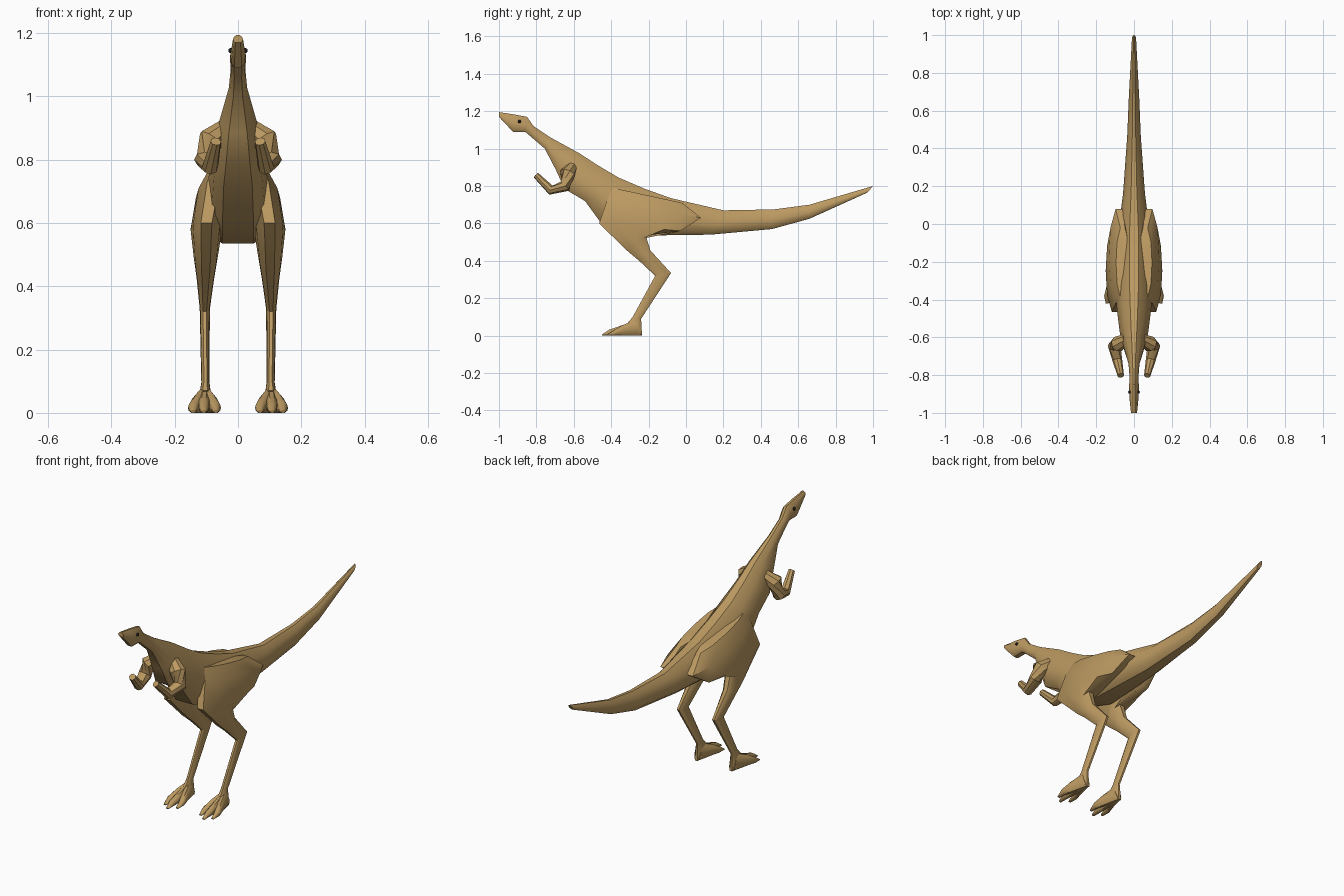
import bpy, bmesh, math
from mathutils import Vector

if "Cube" in bpy.data.objects:
    bpy.data.objects.remove(bpy.data.objects["Cube"])


def material(name, color):
    m = bpy.data.materials.new(name)
    m.diffuse_color = color
    m.use_nodes = True
    m.node_tree.nodes["Principled BSDF"].inputs["Base Color"].default_value = m.diffuse_color
    return m


HIDE = material("tan_hide", (0.50, 0.32, 0.12, 1))
BLACK = material("black", (0.01, 0.01, 0.01, 1))

# Cross-section shapes: (fraction from start to end, half-width factor), one side only
TRUNK = [(0, .25), (.2, .7), (.55, 1), (.85, .85), (1, .5)]
ROUND = [(0, .35), (.2, .85), (.5, 1), (.8, .85), (1, .35)]


def section(a, b, xc, w, shape):
    """Closed ring between side-view points a and b, w half-width about xc."""
    def pt(t, k):
        return Vector((xc + k * w, a[0] + (b[0] - a[0]) * t, a[1] + (b[1] - a[1]) * t))
    return [pt(t, k) for t, k in shape] + [pt(t, -k) for t, k in reversed(shape)]


def circle(center, axis, r, n=8):
    q = axis.to_track_quat('Z', 'Y')
    return [center + q @ Vector((r * math.cos(i * math.tau / n), r * math.sin(i * math.tau / n), 0))
            for i in range(n)]


def loft(name, rings, mirror=False, angle=40):
    bm = bmesh.new()
    loops = [[bm.verts.new(p) for p in r] for r in rings]
    n = len(loops[0])
    for a, b in zip(loops, loops[1:]):
        for i in range(n):
            bm.faces.new((a[i], a[(i + 1) % n], b[(i + 1) % n], b[i]))
    bm.faces.new(loops[0])
    bm.faces.new(loops[-1])
    bmesh.ops.recalc_face_normals(bm, faces=bm.faces)
    me = bpy.data.meshes.new(name)
    bm.to_mesh(me)
    bm.free()
    ob = bpy.data.objects.new(name, me)
    bpy.context.collection.objects.link(ob)
    me.materials.append(HIDE)
    bpy.ops.object.select_all(action='DESELECT')
    ob.select_set(True)
    bpy.context.view_layer.objects.active = ob
    bpy.ops.object.shade_smooth_by_angle(angle=math.radians(angle))
    if mirror:
        ob.modifiers.new("mirror", 'MIRROR').use_mirror_merge = False
    return ob


# Head, neck, trunk and tail: top point, bottom point, half-width
body = [
    ((-1.0, 1.195), (-1.0, 1.17), .016),
    ((-.92, 1.183), (-.925, 1.09), .024),
    ((-.85, 1.17), (-.86, 1.09), .026),
    ((-.815, 1.12), (-.825, 1.06), .023),
    ((-.725, 1.06), (-.755, 1.0), .029),
    ((-.57, .975), (-.695, .885), .058),
    ((-.47, .91), (-.65, .785), .076),
    ((-.36, .845), (-.54, .72), .09),
    ((-.22, .785), (-.46, .61), .098),
    ((-.08, .735), (-.24, .535), .1),
    ((.2, .67), (.13, .54), .058),
    ((.47, .675), (.46, .57), .036),
    ((.66, .70), (.66, .625), .028),
    ((1.0, .80), (.97, .765), .011),
]
loft("body", [section(a, b, 0, w, TRUNK) for a, b, w in body])

# Thigh, shank and ankle: front point, back point, centre x, half-width
leg = [
    ((-.39, .79), (-.02, .71), .06, .035),
    ((-.42, .73), (.08, .63), .078, .055),
    ((-.465, .60), (-.03, .56), .1, .05),
    ((-.31, .45), (-.215, .535), .102, .038),
    ((-.25, .40), (-.19, .455), .103, .028),
    ((-.165, .32), (-.08, .335), .105, .016),
    ((-.285, .10), (-.24, .09), .103, .013),
    ((-.31, .07), (-.235, .0), .104, .022),
]
loft("leg", [section(a, b, x, w, ROUND) for a, b, x, w in leg], True)

# Three flat-soled toes fanning out of each foot
for label, tip, y in (("inner", .07, -.42), ("middle", .108, -.45), ("outer", .142, -.42)):
    mid = .104 + (tip - .104) * .6
    loft(label + "_toe", [
        section((-.265, .085), (-.235, 0), .104, .018, ROUND),
        section((-.335, .058), (-.335, 0), mid, .02, ROUND),
        section((y + .04, .032), (y + .04, 0), tip, .016, ROUND),
        section((y, .006), (y, 0), tip, .008, ROUND)], True)

# Arm: shoulder, elbow, wrist, hand
path = [Vector(p) for p in ((.04, -.61, .90), (.085, -.635, .865), (.105, -.645, .80),
                            (.088, -.722, .778), (.07, -.802, .858))]
radii = [.03, .042, .034, .026, .017]
rings = []
for i, p in enumerate(path):
    d = path[min(i + 1, 4)] - path[max(i - 1, 0)]
    rings.append(circle(p, d, radii[i]))
loft("arm", rings, True)

# Eyes
for side, name in ((1, "left_eye"), (-1, "right_eye")):
    bpy.ops.mesh.primitive_uv_sphere_add(segments=10, ring_count=6, radius=.008,
                                         location=(side * .023, -.89, 1.145))
    eye = bpy.context.object
    eye.name = name
    eye.data.materials.append(BLACK)
    bpy.ops.object.shade_smooth()
